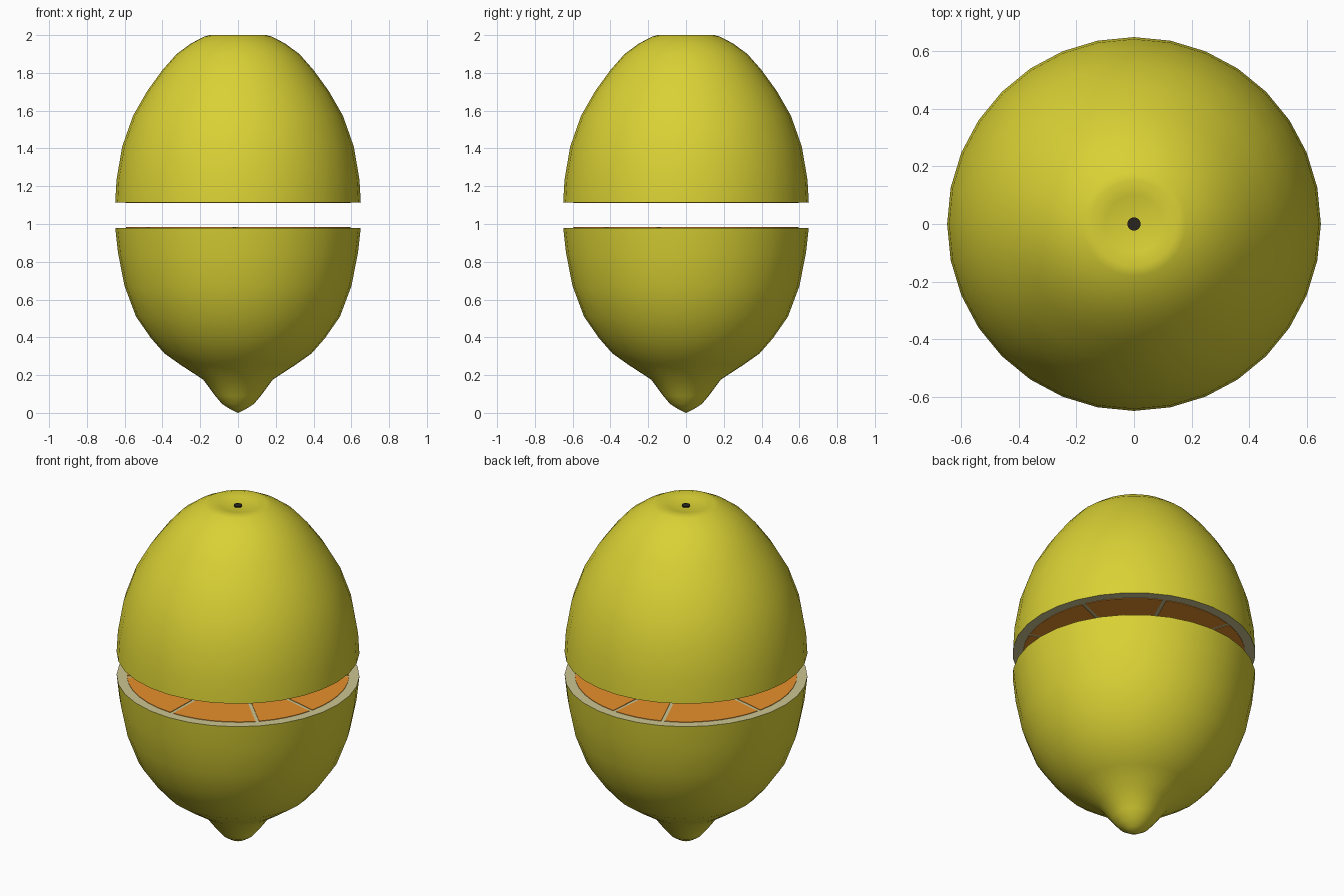
import bpy, bmesh, math

if "Cube" in bpy.data.objects:
    bpy.data.objects.remove(bpy.data.objects["Cube"])

SIDES = 32


def material(name, rgb):
    m = bpy.data.materials.new(name)
    m.diffuse_color = (*rgb, 1)
    m.use_nodes = True
    m.node_tree.nodes["Principled BSDF"].inputs["Base Color"].default_value = m.diffuse_color
    return m


PEEL = material("peel_yellow", (0.70, 0.64, 0.035))
PITH = material("pith_cream", (0.60, 0.56, 0.28))
PULP = material("pulp_orange", (0.80, 0.28, 0.025))
STEM = material("stem_dark", (0.02, 0.018, 0.012))


def finish(bm, name, mats, smooth=True):
    bmesh.ops.recalc_face_normals(bm, faces=bm.faces)
    mesh = bpy.data.meshes.new(name)
    bm.to_mesh(mesh)
    bm.free()
    for m in mats:
        mesh.materials.append(m)
    ob = bpy.data.objects.new(name, mesh)
    bpy.context.collection.objects.link(ob)
    if smooth:
        bpy.ops.object.select_all(action='DESELECT')
        ob.select_set(True)
        bpy.context.view_layer.objects.active = ob
        bpy.ops.object.shade_smooth_by_angle(angle=math.radians(60))
    return ob


def fruit_half(name, profile):
    """Revolve (r, z) points from pole to cut; close the cut with pith."""
    bm = bmesh.new()
    pole = bm.verts.new((0, 0, profile[0][1]))
    prev = None
    for r, z in profile[1:]:
        ring = [bm.verts.new((r * math.cos(2 * math.pi * i / SIDES),
                              r * math.sin(2 * math.pi * i / SIDES), z))
                for i in range(SIDES)]
        for i in range(SIDES):
            j = (i + 1) % SIDES
            if prev:
                bm.faces.new((prev[i], prev[j], ring[j], ring[i]))
            else:
                bm.faces.new((pole, ring[j], ring[i]))
        prev = ring
    bm.faces.new(prev).material_index = 1
    return finish(bm, name, [PEEL, PITH])


def pulp_segments(name, angles, z, out):
    """Thin wedges on a cut face, leaving membranes at the given angles."""
    bm = bmesh.new()
    r, half = 0.595, 0.01
    angles = sorted(a % 360 for a in angles)
    for k, a0 in enumerate(angles):
        a1 = angles[(k + 1) % len(angles)]
        a0, a1 = math.radians(a0), math.radians(a1 + (360 if a1 < a0 else 0))
        d = math.asin(half / r)
        mid, tip = (a0 + a1) / 2, half / math.sin((a1 - a0) / 2)
        n = max(3, round((a1 - a0) / math.radians(8)))
        pts = [(tip * math.cos(mid), tip * math.sin(mid))]
        for i in range(n + 1):
            t = a0 + d + (a1 - a0 - 2 * d) * i / n
            pts.append((r * math.cos(t), r * math.sin(t)))
        face = bm.faces.new([bm.verts.new((x, y, z)) for x, y in pts])
        top = bmesh.ops.extrude_face_region(bm, geom=[face])['geom']
        for v in top:
            if isinstance(v, bmesh.types.BMVert):
                v.co.z += out
    return finish(bm, name, [PULP], smooth=False)


# Lower half with pointed nipple
fruit_half("lower_half", [
    (0, 0), (0.045, 0.022), (0.085, 0.048), (0.12, 0.09), (0.185, 0.177),
    (0.305, 0.255), (0.39, 0.315), (0.46, 0.395), (0.54, 0.51), (0.60, 0.67),
    (0.635, 0.845), (0.65, 0.98)])

# Upper half with shallow dimple
fruit_half("upper_half", [
    (0, 1.98), (0.05, 1.982), (0.10, 1.99), (0.15, 2.0), (0.18, 1.992),
    (0.25, 1.955), (0.325, 1.90), (0.40, 1.815), (0.48, 1.705),
    (0.556, 1.572), (0.613, 1.41), (0.643, 1.235), (0.65, 1.115)])

# Pulp on both cut faces
pulp_segments("lower_pulp", [-91.5, -45, -14, 34, 85, 113, 166, 217], 0.979, 0.004)
pulp_segments("upper_pulp", [151, 182.5, 229.5, 269.5, 297.5, 340, 23, 66, 108], 1.116, -0.004)

# Stem mark in the dimple
bm = bmesh.new()
bmesh.ops.create_cone(bm, cap_ends=True, segments=16, radius1=0.023, radius2=0.023, depth=0.02)
stem = finish(bm, "stem_mark", [STEM])
stem.location = (0, 0, 1.977)
